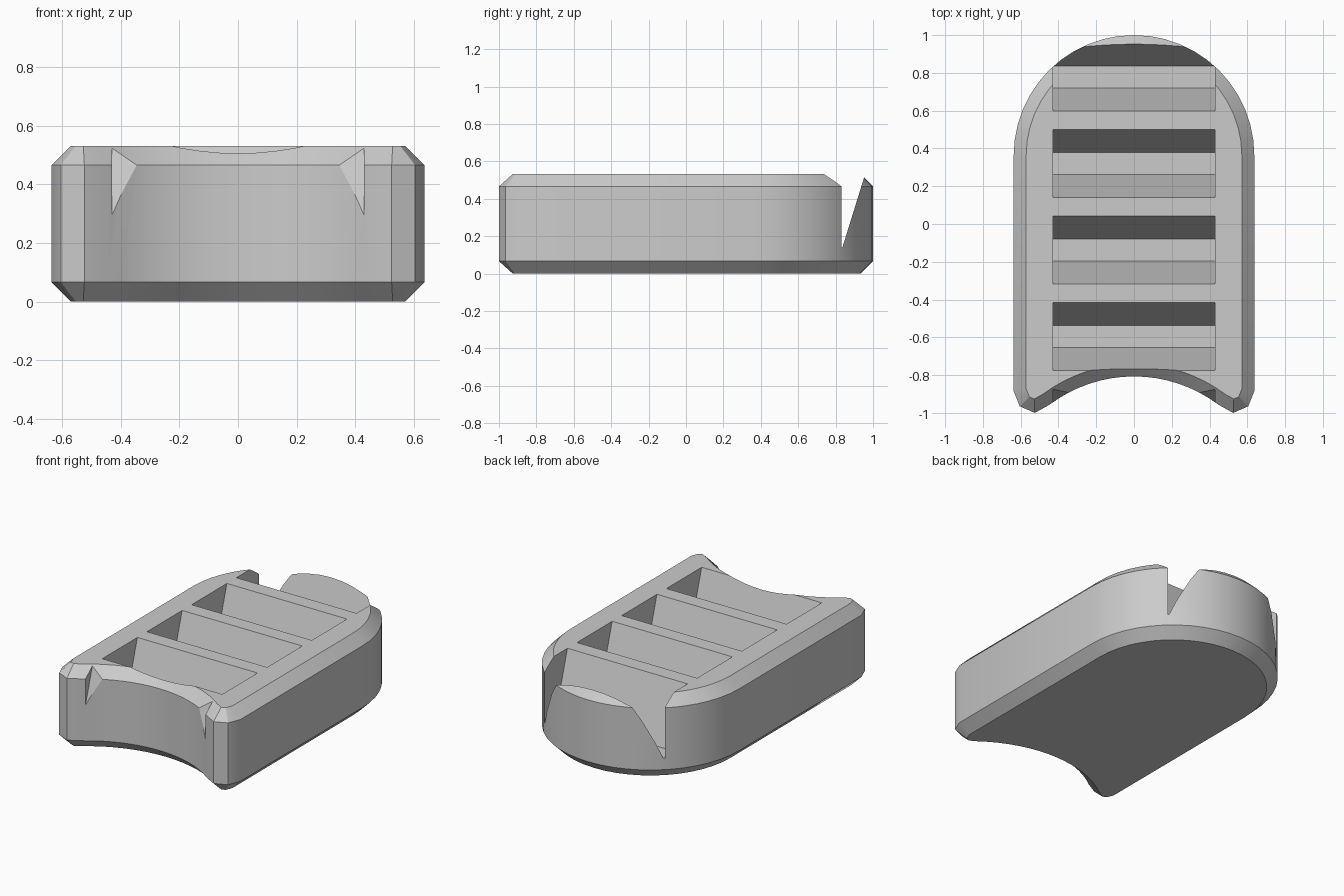
import bpy, bmesh, math
from mathutils import Vector

if "Cube" in bpy.data.objects:
    bpy.data.objects.remove(bpy.data.objects["Cube"])

HEIGHT, CHAMFER, INSET = 0.532, 0.066, 0.066

grey = bpy.data.materials.new("light grey")
grey.diffuse_color = (0.6, 0.6, 0.6, 1)
grey.use_nodes = True
grey.node_tree.nodes["Principled BSDF"].inputs["Base Color"].default_value = grey.diffuse_color


def make_object(name, bm):
    bmesh.ops.recalc_face_normals(bm, faces=bm.faces[:])
    mesh = bpy.data.meshes.new(name)
    bm.to_mesh(mesh)
    bm.free()
    mesh.materials.append(grey)
    obj = bpy.data.objects.new(name, mesh)
    bpy.context.collection.objects.link(obj)
    return obj


def loft(bm, rings):
    """Skin a stack of closed rings and cap both ends."""
    loops = [[bm.verts.new(p) for p in ring] for ring in rings]
    n = len(loops[0])
    for a, b in zip(loops, loops[1:]):
        for i in range(n):
            j = (i + 1) % n
            bm.faces.new((a[i], a[j], b[j], b[i]))
    bm.faces.new(loops[0][::-1])
    bm.faces.new(loops[-1])


def offset(points, d):
    """Move a counter-clockwise outline inwards with mitred corners."""
    result = []
    for i, p in enumerate(points):
        e1 = (p - points[i - 1]).normalized()
        e2 = (points[(i + 1) % len(points)] - p).normalized()
        n1, n2 = Vector((-e1.y, e1.x)), Vector((-e2.y, e2.x))
        result.append(p + (n1 + n2) * d / (1 + n1.dot(n2)))
    return result


# Outline: round back, straight sides, blunt front corners, hollow front
outline = []
R = 0.637
for i in range(25):
    a = math.pi * i / 24
    outline.append(Vector((R * math.cos(a), 1 - R + R * math.sin(a))))
corner = [(0.637, -0.885), (0.605, -0.965), (0.525, -1.0)]
outline += [Vector((-x, y)) for x, y in corner]
HOLLOW = 0.742
for i in range(17):
    a = math.radians(-37 + 74 * i / 16)
    outline.append(Vector((HOLLOW * math.sin(a),
                           -0.807 - HOLLOW + HOLLOW * math.cos(a))))
outline += [Vector(c) for c in reversed(corner)]

# Body with chamfered top and bottom rims
inner = offset(outline, INSET)
levels = [(inner, 0), (outline, CHAMFER),
          (outline, HEIGHT - CHAMFER), (inner, HEIGHT)]
bm = bmesh.new()
loft(bm, [[(p.x, p.y, z) for p in ring] for ring, z in levels])
body = make_object("grooved_body", bm)

# Tapered cross grooves, the first only nicking the hollow front
FLOOR, HALF_X, HALF_FLOOR, HALF_TOP = 0.139, 0.43, 0.058, 0.180
over = 0.06
wide = HALF_TOP + over * (HALF_TOP - HALF_FLOOR) / (HEIGHT - FLOOR)
bm = bmesh.new()
for k in range(5):
    y = -1.052 + 0.4575 * k
    section = [(y - HALF_FLOOR, FLOOR), (y + HALF_FLOOR, FLOOR),
               (y + wide, HEIGHT + over), (y - wide, HEIGHT + over)]
    loft(bm, [[(x, py, pz) for py, pz in section] for x in (-HALF_X, HALF_X)])
cutter = make_object("groove_cutter", bm)
cutter.hide_render = True

cut = body.modifiers.new("grooves", 'BOOLEAN')
cut.operation = 'DIFFERENCE'
cut.solver = 'EXACT'
cut.object = cutter
bpy.context.view_layer.objects.active = body
body.select_set(True)
cutter.select_set(False)
bpy.ops.object.modifier_apply(modifier=cut.name)
bpy.data.objects.remove(cutter)

bpy.ops.object.shade_smooth_by_angle(angle=math.radians(30))
